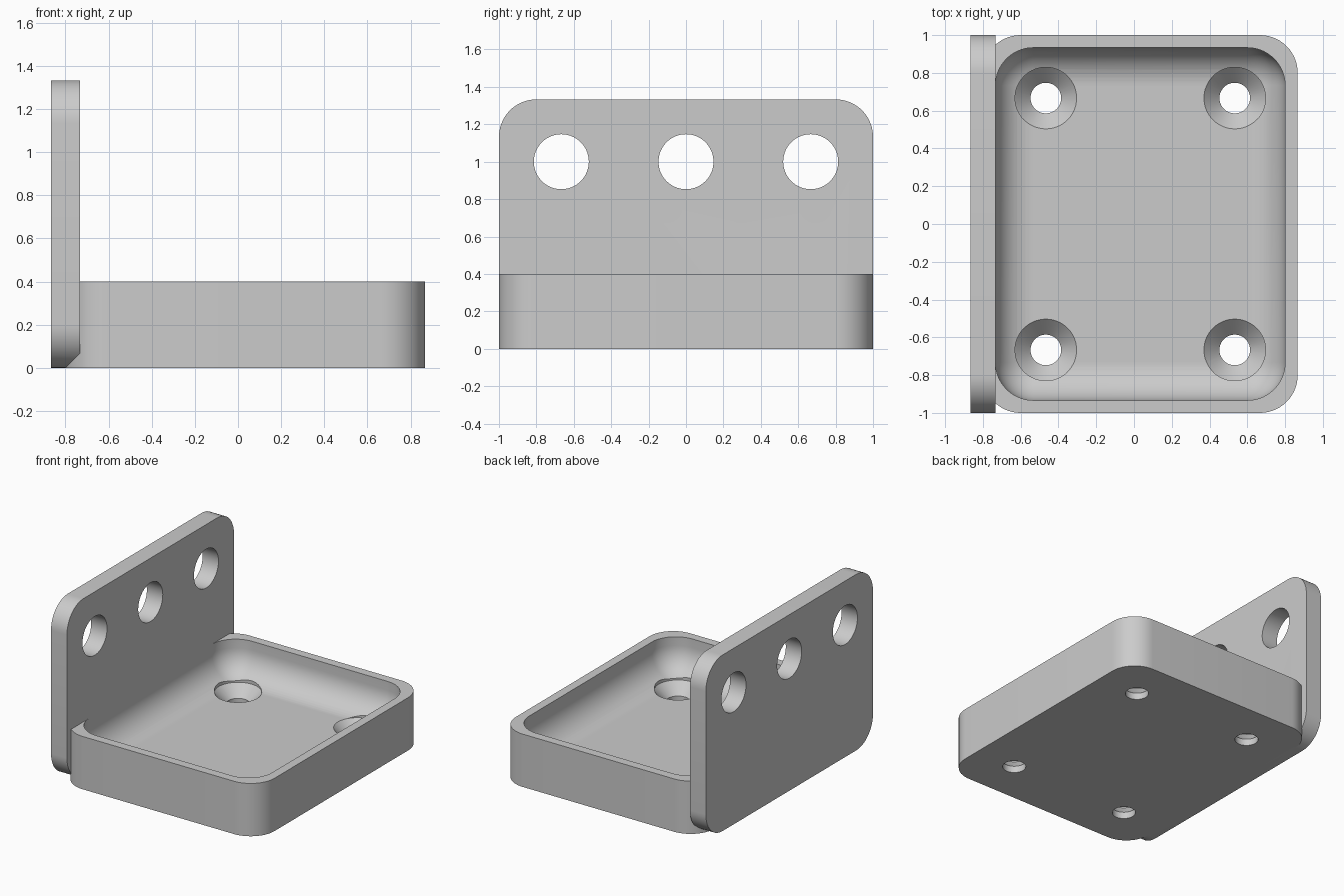
import bpy
import bmesh
import math
from mathutils import Matrix, Vector

cube = bpy.data.objects.get("Cube")
if cube:
    bpy.data.objects.remove(cube, do_unlink=True)

# Shared dimensions
WALL = 1 / 15
FLOOR = 2 / 15
RADIUS = 0.2
LEFT, RIGHT = -13 / 15, 13 / 15
PLATE_FACE = LEFT + 2 * WALL

grey = bpy.data.materials.new("light_grey")
grey.use_nodes = True
colour = (0.6, 0.6, 0.6, 1)
grey.diffuse_color = colour
grey.node_tree.nodes["Principled BSDF"].inputs["Base Color"].default_value = colour


def make_object(name, bm):
    bmesh.ops.recalc_face_normals(bm, faces=bm.faces)
    mesh = bpy.data.meshes.new(name)
    bm.to_mesh(mesh)
    bm.free()
    mesh.materials.append(grey)
    obj = bpy.data.objects.new(name, mesh)
    bpy.context.collection.objects.link(obj)
    return obj


def rounded_box(name, low, high, rounded):
    """Box whose edges are rounded where rounded(direction, middle) is true."""
    low, high = Vector(low), Vector(high)
    bm = bmesh.new()
    bmesh.ops.create_cube(bm, size=1)
    for v in bm.verts:
        v.co = Vector([lo if c < 0 else hi for c, lo, hi in zip(v.co, low, high)])
    edges = []
    for e in bm.edges:
        a, b = (v.co for v in e.verts)
        if rounded((b - a).normalized(), (a + b) / 2):
            edges.append(e)
    bmesh.ops.bevel(bm, geom=edges, offset=RADIUS, offset_type='OFFSET',
                    segments=14, profile=0.5, affect='EDGES', clamp_overlap=False)
    return make_object(name, bm)


def lathe(name, profile, matrix):
    """Closed turned solid from (radius, height) points, starting and ending on the axis."""
    bm = bmesh.new()
    verts = [bm.verts.new((r, 0, z)) for r, z in profile]
    edges = [bm.edges.new(pair) for pair in zip(verts, verts[1:])]
    bmesh.ops.spin(bm, geom=verts + edges, axis=(0, 0, 1), cent=(0, 0, 0),
                   angle=math.tau, steps=64)
    bmesh.ops.remove_doubles(bm, verts=bm.verts, dist=1e-4)
    bm.transform(matrix)
    return make_object(name, bm)


def combine(target, tool, operation):
    mod = target.modifiers.new(tool.name, 'BOOLEAN')
    mod.operation = operation
    mod.solver = 'EXACT'
    mod.object = tool
    bpy.context.view_layer.objects.active = target
    bpy.ops.object.modifier_apply(modifier=mod.name)
    bpy.data.objects.remove(tool, do_unlink=True)


# Shallow tray with a rounded hollow
bracket = rounded_box("tray_bracket", (LEFT + WALL, -1, 0), (RIGHT, 1, 0.4),
                      lambda d, m: abs(d.z) > 0.9)
hollow = rounded_box("hollow_cutter", (PLATE_FACE, WALL - 1, FLOOR),
                     (RIGHT - WALL, 1 - WALL, 0.9),
                     lambda d, m: abs(d.z) > 0.9 or m.z < 0.2)
combine(bracket, hollow, 'DIFFERENCE')

# Upright mounting plate with rounded corners
plate = rounded_box("mounting_plate", (LEFT, -1, 0), (PLATE_FACE, 1, 4 / 3),
                    lambda d, m: abs(d.x) > 0.9)
combine(bracket, plate, 'UNION')

# Round holes through the plate
for y in (-2 / 3, 0, 2 / 3):
    place = Matrix.Translation((LEFT - 0.1, y, 1)) @ Matrix.Rotation(math.pi / 2, 4, 'Y')
    bore = lathe("plate_hole_cutter", [(0, 0), (0.147, 0), (0.147, 0.4), (0, 0.4)], place)
    combine(bracket, bore, 'DIFFERENCE')

# Countersunk screw holes through the tray floor
screw_profile = [(0, -0.1), (0.081, -0.1), (0.081, 0.05),
                 (0.163, FLOOR), (0.163, 0.3), (0, 0.3)]
for x in (WALL / 2 - 0.5, WALL / 2 + 0.5):
    for y in (-2 / 3, 2 / 3):
        bore = lathe("screw_hole_cutter", screw_profile, Matrix.Translation((x, y, 0)))
        combine(bracket, bore, 'DIFFERENCE')

# Smooth the curved surfaces, keep hard edges
bpy.ops.object.select_all(action='DESELECT')
bracket.select_set(True)
bpy.context.view_layer.objects.active = bracket
bpy.ops.object.shade_smooth_by_angle(angle=math.radians(30))
